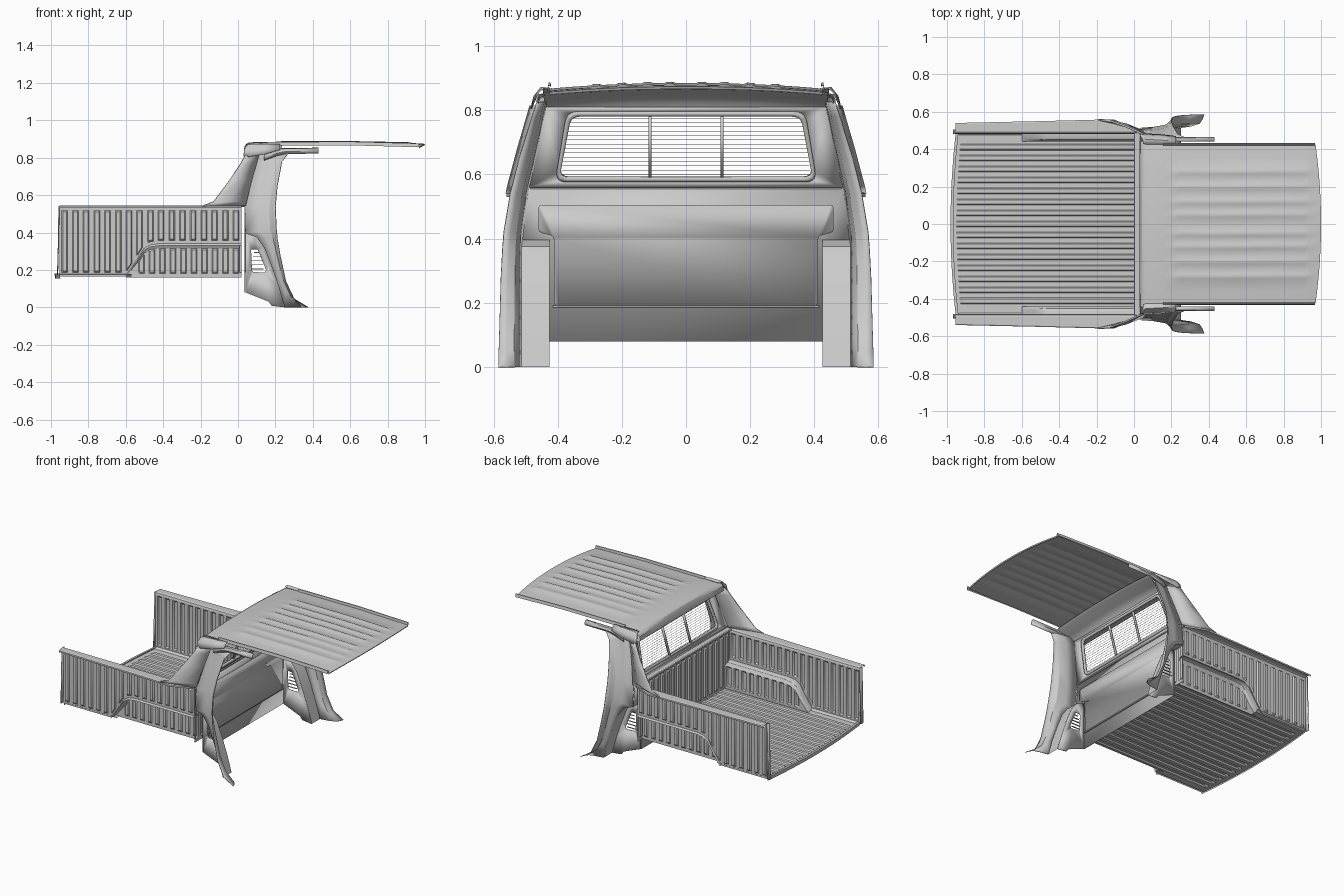
import bpy, bmesh
from mathutils import Vector

if "Cube" in bpy.data.objects:
    bpy.data.objects.remove(bpy.data.objects["Cube"])


def finish(name, bm, mirror=False, thick=0, bevel=0):
    bmesh.ops.remove_doubles(bm, verts=bm.verts, dist=0.0003)
    bmesh.ops.recalc_face_normals(bm, faces=bm.faces)
    me = bpy.data.meshes.new(name)
    bm.to_mesh(me)
    bm.free()
    ob = bpy.data.objects.new(name, me)
    bpy.context.collection.objects.link(ob)
    if thick:
        m = ob.modifiers.new("thickness", 'SOLIDIFY')
        m.thickness, m.offset = thick, 0
    if bevel:
        m = ob.modifiers.new("bevel", 'BEVEL')
        m.width, m.segments = bevel, 2
    if mirror:
        m = ob.modifiers.new("mirror", 'MIRROR')
        m.use_axis = (False, True, False)
    return ob


def grid(name, rows, **kw):
    """Skin a list of point rows with quads."""
    bm = bmesh.new()
    vs = [[bm.verts.new(p) for p in r] for r in rows]
    for a, b in zip(vs, vs[1:]):
        for i in range(len(a) - 1):
            bm.faces.new((a[i], a[i + 1], b[i + 1], b[i]))
    return finish(name, bm, **kw)


def filled(name, loops, **kw):
    """Fill an outline; further loops are holes."""
    bm = bmesh.new()
    for lp in loops:
        vs = [bm.verts.new(p) for p in lp]
        for i in range(len(vs)):
            bm.edges.new((vs[i - 1], vs[i]))
    bmesh.ops.triangle_fill(bm, use_beauty=True, use_dissolve=False, edges=bm.edges[:])
    return finish(name, bm, **kw)


def boxes(name, specs, **kw):
    """Boxes given as (centre, size)."""
    bm = bmesh.new()
    for c, s in specs:
        r = bmesh.ops.create_cube(bm, size=1)
        for v in r['verts']:
            v.co = Vector(c) + Vector((v.co.x * s[0], v.co.y * s[1], v.co.z * s[2]))
    return finish(name, bm, **kw)


def rounded(pts, r, n=5):
    out = []
    for i, p in enumerate(pts):
        p, a, b = Vector(p), Vector(pts[i - 1]), Vector(pts[(i + 1) % len(pts)])
        s, e = p + (a - p).normalized() * r, p + (b - p).normalized() * r
        for k in range(n + 1):
            t = k / n
            out.append(s * (1 - t) ** 2 + p * 2 * t * (1 - t) + e * t * t)
    return out


def symmetric(half):
    return half + [(-y, z) for y, z in reversed(half)]


def interp(tab, x):
    if x <= tab[0][0]:
        return tab[0][1]
    for (a, u), (b, v) in zip(tab, tab[1:]):
        if x <= b:
            return u + (v - u) * (x - a) / (b - a)
    return tab[-1][1]


def ribs(a, b, n):
    p = (b - a) / n
    out = [(a, 0)]
    for i in range(n):
        out += [(a + p * (i + f), h) for f, h in ((.22, 0), (.32, 1), (.68, 1), (.78, 0))]
    return out + [(b, 0)]


def ribbed(name, cols, lo, hi, place, **kw):
    """Panel with pressed ribs that stop short of its top and bottom."""
    rows = [[] for _ in range(6)]
    for x, h in cols:
        l, u = lo(x), hi(x)
        m = min(.03, (u - l) / 4)
        h = h if u - l > .1 else 0
        for r, (z, k) in zip(rows, ((l, 0), (l + m * .7, 0), (l + m, h), (u - m, h), (u - m * .7, 0), (u, 0))):
            r.append(place(x, z, k))
    return grid(name, rows, **kw)


# --- cargo bed -------------------------------------------------------------
ZF, ZT = .165, .54
ARCH = [(-.6, ZF), (-.535, .26), (-.505, .308), (-.47, .329), (-.42, .336), (.018, .336)]


def arch(x):
    return interp(ARCH, x)


def rear(y):
    return -.95 - .028 * (1 - (y / .49) ** 2)


cols = ribs(-.44, .44, 15)
grid("bed_floor", [[(f(y), y, ZF + .009 * h * k) for y, h in cols] for f, k in
                   ((rear, 0), (lambda y: rear(y) + .03, 0), (lambda y: rear(y) + .045, 1),
                    (lambda y: 0, 1), (lambda y: .018, 0))])
grid("bed_floor_edge", [[(rear(y), y, ZF), (-.6, y, ZF), (-.57, y, ZF)] for y in (.44, .475)]
     + [[(-.952, .49, .178), (-.6, .49, .178), (-.57, .49, .178)]], mirror=True)
grid("bed_rear_sill", [[(rear(y) - d, y, z) for y in [i * .049 - .49 for i in range(21)]]
                       for z, d in ((.155, 0), (.18, .003), (.18, -.012))])


def with_knots(c):
    return sorted(c + [(x, interp(c, x)) for x, _ in ARCH[:-1] if c[0][0] < x])


ribbed("bed_side_wall", with_knots(ribs(-.955, .018, 17)), arch, lambda x: ZT,
       lambda x, z, h: (x, .488 + .009 * h, z), mirror=True)
ribbed("wheel_housing_face", with_knots(ribs(-.6, .018, 11)), lambda x: ZF - .005, arch,
       lambda x, z, h: (x, .44 + .007 * h + (.012 if abs(z - arch(x)) < 1e-6 else 0), z), mirror=True)
grid("wheel_housing_top", [[(x, y, z + d) for x, z in ARCH]
                           for y, d in ((.452, 0), (.462, .005), (.488, .005), (.496, -.006))], mirror=True)
ribbed("bed_front_wall", ribs(-.488, .488, 17), lambda y: ZF - .005, lambda y: ZT,
       lambda y, z, h: (.018 - .01 * h, y, z))
boxes("bed_front_rail", [((.018, 0, .545), (.034, .98, .016))], bevel=.004)
grid("bed_side_rail", [[(x, .482, .528), (x, .486, .54), (x, .494, .545), (x, o - .006, .545), (x, o, .541), (x, o, .53)]
                       for x, o in ((-.955, .54), (-.5, .55), (-.11, .56), (.02, .505))], mirror=True)
grid("bed_rear_post", [[(-.957 - d, y, z) for y in (.48, .49, .505)]
                       for z, d in ((.17, .008), (.3, .004), (.543, 0))], mirror=True, thick=.006)

# --- cab back wall and window ----------------------------------------------


def slope(y, z, d=0):
    return (.036 + max(0, z - .56) * .3 + d, y, z)


filled("cab_back_lower", [[slope(y, z) for y, z in
                           symmetric([(.428, .08), (.428, .395), (.512, .395), (.49, .56)])]], thick=.004)
press = rounded(symmetric([(.41, .19), (.412, .408), (.46, .42), (.46, .505)]), .012)
filled("cab_back_pressing", [[slope(y, z, .006) for y, z in press]], thick=.01)
boxes("cab_back_crease", [((.04, 0, .557), (.008, .97, .006)), ((.042, 0, .188), (.01, .83, .006))])


def opening(d, r):
    return rounded(symmetric([(.408 - d, .578 + d), (.372 - d, .796 - d)]), r)


filled("cab_back_upper", [[slope(y, z) for y, z in symmetric([(.49, .56), (.44, .81)])],
                          [slope(y, z) for y, z in opening(.006, .03)]], thick=.004)
filled("window_frame", [[slope(y, z, .002) for y, z in opening(0, .035)],
                        [slope(y, z, .002) for y, z in opening(.014, .028)]], thick=.014)
for s in (-1, 1):
    grid("window_divider", [[slope(s * .112 + e, z) for e in (-.005, .005)] for z in (.588, .787)], thick=.012)
boxes("window_wires", [(slope(0, .6 + .0135 * i), (.001, .78 - .0045 * i, .0014)) for i in range(14)])

# --- door pillars ----------------------------------------------------------
inner = [(.25, .515, 0), (.215, .515, .12), (.18, .515, .22), (.14, .515, .32), (.10, .515, .375), (.04, .512, .395),
         (.04, .495, .54), (.07, .468, .66), (.10, .442, .79), (.12, .435, .83)]
outer = [(.375, .585, 0), (.3, .584, .045), (.255, .581, .14), (.225, .577, .28), (.21, .572, .37), (.205, .568, .42),
         (.2, .548, .54), (.21, .52, .65), (.235, .48, .78), (.27, .465, .825)]


def jamb(a, b):
    a, b = Vector(a), Vector(b)
    mix = lambda u, v: Vector((a.x + (b.x - a.x) * u, a.y + (b.y - a.y) * v, a.z + (b.z - a.z) * u))
    return [a, mix(.45, .12), mix(.8, .32), mix(.93, .65), b]


grid("door_pillar", [jamb(a, b) for a, b in zip(inner, outer)], mirror=True, thick=.004)
grid("pillar_foot_front", [[(p[0], y, p[2]) for p in inner[:6]] for y in (.515, .425)], mirror=True)
side = [(.04, .08)] + [(p[0], p[2]) for p in reversed(inner[:6])] + [(.18, .008), (.165, .03)]
vent = rounded([(.07, .31), (.105, .31), (.15, .2), (.145, .185), (.075, .19)], .008, 3)
filled("pillar_foot_side", [[(x, .427, z) for x, z in side], [(x, .427, z) for x, z in vent]],
       mirror=True, thick=.004)
boxes("vent_slats", [((.107 - .002 * (4 - i), .43, .205 + .022 * i), (.075 - .008 * i, .008, .003)) for i in range(5)],
      mirror=True)

# --- sail panels between bed rail and roof ---------------------------------
grid("sail_panel", [[(-.19, .558, .542), (-.1, .538, .542), (.04, .502, .542)],
                    [(-.13, .553, .565), (-.04, .532, .565), (.045, .497, .565)],
                    [(-.045, .522, .68), (.01, .502, .68), (.072, .468, .68)],
                    [(.015, .496, .77), (.05, .482, .77), (.098, .447, .77)],
                    [(.04, .483, .815), (.07, .468, .815), (.11, .44, .815)]], mirror=True, thick=.01)

# --- roof ------------------------------------------------------------------


def crown(y):
    return -.018 * (abs(y) / .43) ** 2.2


rc = [(-.425, 0)]
for c in (-.28, -.2, -.12, -.05, .05, .12, .2, .28):
    rc += [(c - .018, 0), (c - .01, 1), (c + .01, 1), (c + .018, 0)]
rc = sorted(rc + [(.425, 0), (-.36, 0), (.36, 0), (0, 0)])
nose = lambda y: 1 - .03 * (abs(y) / .43) ** 2
grid("roof_panel", [[(f(y), y, z + crown(y) + .004 * h * k) for y, h in rc] for f, z, k in
                    ((lambda y: .155, .883, 0), (lambda y: .2, .885, 0), (lambda y: .24, .885, 1),
                     (lambda y: .6, .885, 1), (lambda y: .91, .879, 1), (lambda y: .94, .878, 0),
                     (nose, .874, 0), (lambda y: nose(y) - .004, .866, 0))])
grid("roof_side_flange", [[(x, y, z + d) for x, d in ((.155, 0), (.6, .002), (.968, -.008))]
                          for y, z in ((.42, .867), (.422, .884), (.428, .884), (.432, .864))], mirror=True)
ys = [-.445 + .0445 * i for i in range(21)]
grid("roof_rear_cap", [[(x, y, z + crown(y) * k) for y in ys] for x, z, k in
                       ((.105, .803, 0), (.045, .808, 0), (.03, .818, .2), (.034, .858, .7), (.042, .872, 1),
                        (.06, .882, 1), (.16, .885, 1))])
grid("roof_header_liner", [[(x, y, z + crown(y) * k) for y in ys] for x, z, k in
                           ((.103, .802, 0), (.115, .825, .5), (.15, .85, 1), (.22, .864, 1), (.235, .876, 1))])
# corner pieces where roof, sail and gutter meet
grid("roof_corner", [[(.03, .482, .806), (.06, .482, .805), (.14, .478, .818), (.225, .468, .842)],
                     [(.032, .474, .84), (.06, .472, .845), (.14, .466, .85), (.225, .46, .856)],
                     [(.045, .455, .865), (.065, .452, .87), (.15, .447, .87), (.225, .445, .87)],
                     [(.05, .43, .868), (.065, .425, .868), (.155, .425, .868), (.225, .425, .868)]], mirror=True, thick=.005)
grid("door_gutter", [[(.14, y, .80 + d), (.21, y, .825 + d), (.25, y, .832 + d * .8), (.43, y, .834 + d * .8)]
                     for y, d in ((.458, -.014), (.464, .0), (.458, .018), (.442, .022))], mirror=True, thick=.004)

# --- smooth shading with sharp creases -------------------------------------
for ob in bpy.context.collection.objects:
    ob.select_set(True)
    bpy.context.view_layer.objects.active = ob
bpy.ops.object.shade_smooth_by_angle(angle=0.5)
